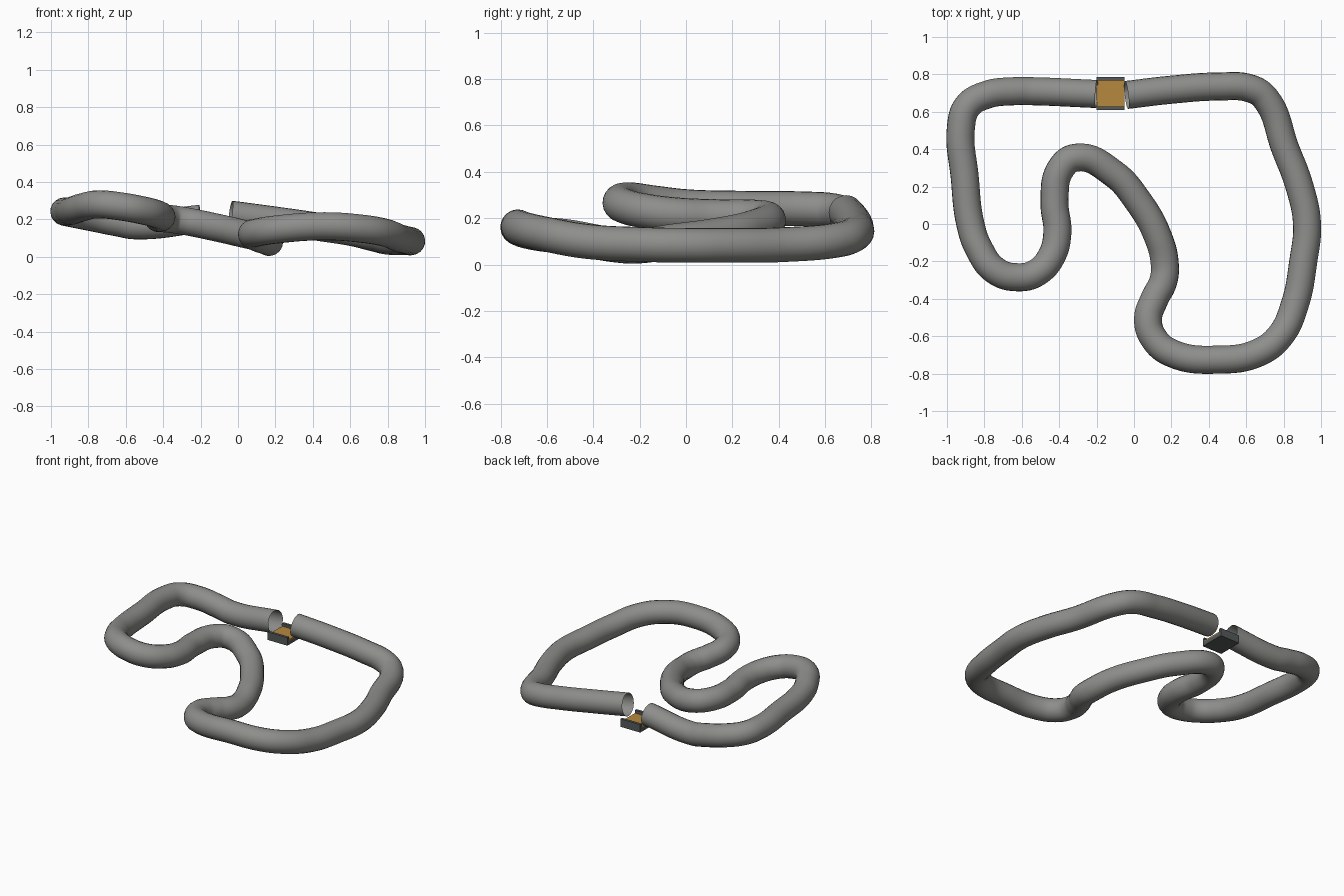
import bpy

if "Cube" in bpy.data.objects:
    bpy.data.objects.remove(bpy.data.objects["Cube"])


def material(name, rgb):
    m = bpy.data.materials.new(name)
    m.diffuse_color = (*rgb, 1)
    m.use_nodes = True
    m.node_tree.nodes["Principled BSDF"].inputs["Base Color"].default_value = m.diffuse_color
    return m


grey = material("tube grey", (0.27, 0.27, 0.26))
dark = material("dark grey", (0.09, 0.10, 0.10))
amber = material("amber", (0.47, 0.25, 0.05))

# Centre line of the tube: (x, y, z), running clockwise from the right of the gap
PATH = [
    (-.04, .69, .225), (.2, .718, .193), (.45, .735, .157), (.62, .725, .13),
    (.70, .675, .11), (.81, .40, .085), (.885, .2, .083), (.925, 0, .083),
    (.905, -.2, .087), (.86, -.43, .10), (.78, -.60, .13), (.66, -.69, .15),
    (.46, -.725, .163), (.2, -.69, .145), (.105, -.61, .13), (.075, -.51, .12),
    (.11, -.40, .10), (.155, -.31, .085), (.165, -.22, .079), (.125, -.06, .10),
    (.02, .125, .125), (-.11, .27, .155), (-.31, .355, .195), (-.395, .29, .205),
    (-.425, .12, .207), (-.41, -.05, .215), (-.44, -.17, .23), (-.52, -.26, .25),
    (-.62, -.285, .268), (-.74, -.25, .28), (-.83, -.13, .265), (-.875, 0, .25),
    (-.905, .25, .243), (-.925, .52, .24), (-.89, .63, .233), (-.79, .69, .213),
    (-.64, .71, .183), (-.55, .71, .168), (-.2, .695, .203),
]

# Open-ended round tube swept along the path
curve = bpy.data.curves.new("track_tube", "CURVE")
curve.dimensions = "3D"
curve.resolution_u = 8
curve.bevel_depth = 0.075
curve.bevel_resolution = 8
curve.use_fill_caps = False
spline = curve.splines.new("BEZIER")
spline.bezier_points.add(len(PATH) - 1)
for point, co in zip(spline.bezier_points, PATH):
    point.co = co
    point.handle_left_type = point.handle_right_type = "AUTO"
tube = bpy.data.objects.new("track_tube", curve)
bpy.context.collection.objects.link(tube)
curve.materials.append(grey)
bpy.context.view_layer.objects.active = tube
tube.select_set(True)
bpy.ops.object.convert(target="MESH")
bpy.ops.object.shade_smooth_by_angle()


def box(name, x, y, z, mat):
    bpy.ops.mesh.primitive_cube_add(
        size=1, location=[sum(r) / 2 for r in (x, y, z)])
    ob = bpy.context.object
    ob.name = name
    ob.scale = [r[1] - r[0] for r in (x, y, z)]
    bpy.ops.object.transform_apply(location=False, rotation=False, scale=True)
    ob.data.materials.append(mat)


# Small tray under the gap: base, amber floor and two rails
X = (-.20, -.05)
box("tray_base", X, (.61, .785), (.11, .137), dark)
box("tray_floor", X, (.628, .767), (.137, .145), amber)
box("tray_front_rail", X, (.61, .628), (.137, .165), dark)
box("tray_back_rail", X, (.767, .785), (.137, .165), dark)
